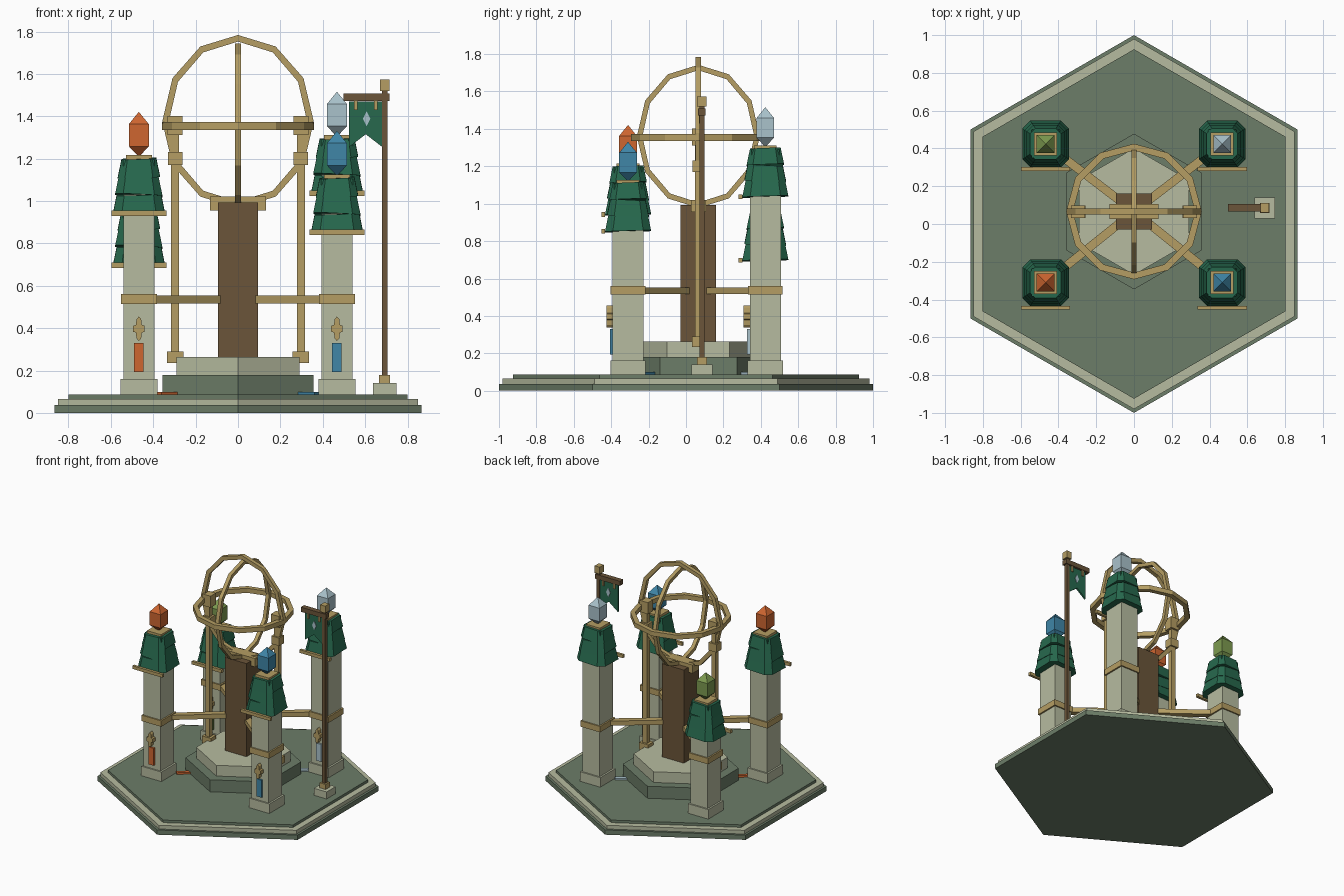
import bpy, bmesh, math
from mathutils import Vector, Matrix

cube = bpy.data.objects.get("Cube")
if cube:
    bpy.data.objects.remove(cube, do_unlink=True)


def material(name, rgb):
    m = bpy.data.materials.new(name)
    m.use_nodes = True
    m.diffuse_color = (*rgb, 1)
    m.node_tree.nodes["Principled BSDF"].inputs["Base Color"].default_value = (*rgb, 1)
    return m


MOSS = material("moss stone", (.15, .205, .138))
CREAM = material("cream stone", (.47, .50, .35))
GOLD = material("old gold", (.46, .34, .125))
WOOD = material("brown wood", (.145, .09, .041))
TILE = material("green tile", (.02, .14, .075))
ORANGE = material("orange crystal", (.62, .133, .03))
BLUE = material("blue crystal", (.05, .24, .39))
PALE = material("pale crystal", (.40, .54, .60))
LEAF = material("leaf crystal", (.205, .327, .08))


def finish(name, bm, mat):
    bmesh.ops.recalc_face_normals(bm, faces=bm.faces[:])
    me = bpy.data.meshes.new(name)
    bm.to_mesh(me)
    bm.free()
    me.materials.append(mat)
    ob = bpy.data.objects.new(name, me)
    bpy.context.collection.objects.link(ob)
    return ob


def box(name, centre, size, mat, turn=0):
    bm = bmesh.new()
    bmesh.ops.create_cube(bm, size=1, matrix=Matrix.Translation(centre)
                          @ Matrix.Rotation(turn, 4, 'Z') @ Matrix.Diagonal((*size, 1)))
    return finish(name, bm, mat)


def stack(name, outline, centre, levels, mat, tilt=0):
    """Loft an outline through (z, scale) levels; scale 0 makes a point."""
    bm = bmesh.new()
    rings = []
    for z, s in levels:
        if s == 0:
            rings.append([bm.verts.new((0, 0, z))] * len(outline))
        else:
            rings.append([bm.verts.new((x * s, y * s, z + tilt * (x + y) * s)) for x, y in outline])
    n = len(outline)
    for a, b in zip(rings, rings[1:]):
        for i in range(n):
            j = (i + 1) % n
            bm.faces.new(list(dict.fromkeys((a[i], a[j], b[j], b[i]))))
    for end in (rings[0], rings[-1]):
        if end[0] is not end[1]:
            bm.faces.new(end)
    bmesh.ops.translate(bm, verts=bm.verts[:], vec=centre)
    return finish(name, bm, mat)


def plate(name, outline, centre, depth, mat):
    """Extrude an x-z outline along y."""
    bm = bmesh.new()
    face = bm.faces.new([bm.verts.new((x, -depth / 2, z)) for x, z in outline])
    new = bmesh.ops.extrude_face_region(bm, geom=[face])["geom"]
    bmesh.ops.translate(bm, vec=(0, depth, 0), verts=[v for v in new if isinstance(v, bmesh.types.BMVert)])
    bmesh.ops.translate(bm, verts=bm.verts[:], vec=centre)
    return finish(name, bm, mat)


def ring(name, centre, u, v, width, mat, segments=12):
    """Faceted hoop with a square section; u and v are its half axes."""
    u, v = Vector(u), Vector(v)
    side = u.cross(v).normalized() * width / 2
    bm = bmesh.new()
    loops = []
    for i in range(segments):
        a = 2 * math.pi * i / segments
        p = u * math.cos(a) + v * math.sin(a)
        out = p.normalized() * width / 2
        loops.append([bm.verts.new(Vector(centre) + p + o)
                      for o in (out + side, out - side, -out - side, -out + side)])
    for i in range(segments):
        a, b = loops[i], loops[(i + 1) % segments]
        for k in range(4):
            m = (k + 1) % 4
            bm.faces.new((a[k], a[m], b[m], b[k]))
    return finish(name, bm, mat)


HEX = [(math.sin(math.radians(60 * i)), math.cos(math.radians(60 * i))) for i in range(6)]
SQUARE = [(-1, -1), (1, -1), (1, 1), (-1, 1)]
c = .66
OCTAGON = [(-c, -1), (c, -1), (1, -c), (1, c), (c, 1), (-c, 1), (-1, c), (-1, -c)]
CY = .066       # y of the central shrine

# Stepped platform and dais
stack("platform_foot", HEX, (0, 0, 0), [(0, 1), (.037, 1)], MOSS)
stack("platform_rim", HEX, (0, 0, 0), [(.037, .98), (.066, .98)], CREAM)
stack("platform_floor", HEX, (0, 0, 0), [(.066, .925), (.086, .925)], MOSS)
stack("dais_lower", HEX, (0, CY, 0), [(.086, .412), (.18, .412)], MOSS)
stack("dais_upper", HEX, (0, CY, 0), [(.18, .335), (.264, .335)], CREAM)

# Central pedestal
box("pedestal", (0, CY, .628), (.188, .19, .73), WOOD)
box("pedestal_saddle", (0, CY, .988), (.262, .08, .066), GOLD)

# Hoops and their supports
ring("front_hoop", (0, CY, 1.375), (.342, 0, 0), (0, 0, .393), .031, GOLD)
ring("side_hoop", (0, CY, 1.36), (0, .314, 0), (0, 0, .368), .029, GOLD)
ring("level_hoop", (0, CY, 1.354), (.341, 0, 0), (0, .341, 0), .036, GOLD)
for side in (-1, 1):
    x = side * .297
    box("hoop_post", (x, CY, .8), (.037, .037, 1.12), GOLD)
    box("hoop_post_foot", (x, CY, .262), (.078, .066, .055), GOLD)
    box("hoop_post_collar", (x, CY, 1.2), (.068, .06, .062), GOLD)
    box("hoop_post_head", (x, CY, 1.357), (.072, .066, .09), GOLD)

# Four towers: position, eaves height, crystal
TOWERS = [("front_right", -.468, -.31, .93, ORANGE), ("front_left", .467, -.31, .84, BLUE),
          ("back_left", .467, .424, 1.025, PALE), ("back_right", -.468, .424, .685, LEAF)]
EMBLEM = [(-.011, -.045), (0, -.058), (.011, -.045), (.014, -.018), (.027, -.014), (.027, .014),
          (.014, .018), (.011, .045), (0, .058), (-.011, .045), (-.014, .018), (-.027, .014),
          (-.027, -.014), (-.014, -.018)]

for name, x, y, h, gem in TOWERS:
    box(name + "_plinth", (x, y, .123), (.175, .188, .075), CREAM)
    box(name + "_shaft", (x, y, (h + .2) / 2), (.147, .166, h), CREAM)
    box(name + "_band", (x, y, .537), (.17, .186, .046), GOLD)

    # Overlapping tile tiers, each a little crooked
    for k, tilt in enumerate((.03, -.05, .04)):
        z = h + .012 + k * .085
        r = .123 - k * .0115
        stack(f"{name}_roof_tier", OCTAGON, (x, y, z), [(0, r), (.088, r - .018)], TILE, tilt)
    box(name + "_roof_top", (x, y, h + .25), (.15, .15, .03), TILE)
    box(name + "_eaves_rail", (x, y - .133, h + .012), (.26, .02, .025), GOLD)
    box(name + "_crystal_seat", (x, y, h + .272), (.122, .122, .028), GOLD)
    stack(name + "_crystal", SQUARE, (x, y, h + .278),
          [(0, 0), (.05, .047), (.155, .047), (.213, 0)], gem)

    # Emblem and coloured plaque on the front
    plate(name + "_emblem", EMBLEM, (x, y - .098, .397), .036, GOLD)
    box(name + "_plaque", (x, y - .088, .262), (.045, .018, .136), gem)

    # Beam and floor inlay running to the centre
    d = Vector((-x, CY - y, 0))
    angle = math.atan2(d.y, d.x)
    mid = Vector((x, y, 0)) + d * .5
    box(name + "_beam", (mid.x, mid.y, .535), (d.length * .8, .045, .036), GOLD, angle)
    inlay = Vector((x, y, 0)) + d * .29
    box(name + "_inlay", (inlay.x, inlay.y, .092), (.1, .03, .014), gem, angle)

# Banner pole
PX, PY = .692, .085
box("pole_base", (PX, PY, .113), (.11, .112, .056), CREAM)
box("pole_collar", (PX, PY, .16), (.052, .052, .04), GOLD)
box("pole", (PX, PY, .83), (.026, .028, 1.38), WOOD)
box("pole_finial", (PX, PY, 1.547), (.044, .05, .055), GOLD)
box("banner_arm", (.607, PY, 1.49), (.217, .04, .036), WOOD)

# Swallow-tailed banner with a pale diamond
plate("banner", [(-.078, .105), (-.078, -.11), (0, -.05), (.078, -.11), (.078, .105)],
      (.603, PY, 1.365), .014, TILE)
plate("banner_diamond", [(-.018, 0), (0, -.036), (.018, 0), (0, .036)], (.607, PY, 1.388), .022, PALE)
for dx in (-.048, .048):
    box("banner_clasp", (.603 + dx, PY, 1.455), (.016, .03, .05), GOLD)
